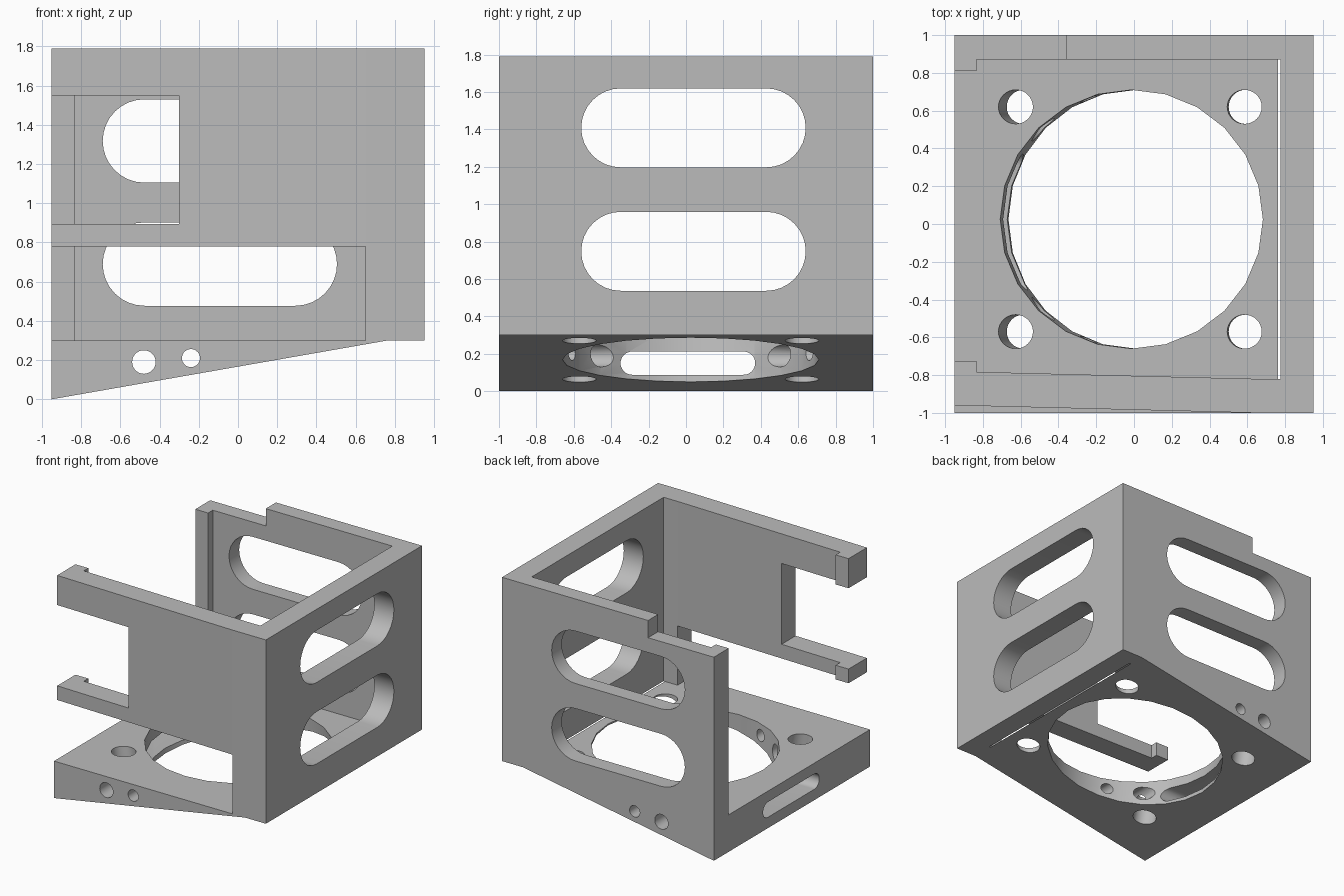
import bpy, bmesh, math
from mathutils import Matrix, Vector

cube = bpy.data.objects.get("Cube")
if cube:
    bpy.data.objects.remove(cube, do_unlink=True)

grey = bpy.data.materials.new("plain_grey")
grey.use_nodes = True
COLOUR = (0.5, 0.5, 0.5, 1)
grey.diffuse_color = COLOUR
grey.node_tree.nodes["Principled BSDF"].inputs["Base Color"].default_value = COLOUR

FRONT, BACK, RIGHT, LEFT = -1.0, 1.0, -0.95, 0.95
FLOOR, TOP = 0.3, 1.79
INNER_FRONT, INNER_BACK, INNER_LEFT = -0.82, 0.87, 0.775
WEDGE_TIP = 0.763
SLOPE = math.atan2(FLOOR, WEDGE_TIP - RIGHT)


def prism(name, outline, axis, lo, hi):
    """Extrude a 2D outline along one axis."""
    place = {"x": lambda a, b, t: (t, a, b),
             "y": lambda a, b, t: (a, t, b),
             "z": lambda a, b, t: (a, b, t)}[axis]
    bm = bmesh.new()
    low = [bm.verts.new(place(a, b, lo)) for a, b in outline]
    high = [bm.verts.new(place(a, b, hi)) for a, b in outline]
    bm.faces.new(low)
    bm.faces.new(high)
    n = len(outline)
    for i in range(n):
        j = (i + 1) % n
        bm.faces.new((low[i], low[j], high[j], high[i]))
    bmesh.ops.recalc_face_normals(bm, faces=bm.faces)
    mesh = bpy.data.meshes.new(name)
    bm.to_mesh(mesh)
    bm.free()
    mesh.materials.append(grey)
    obj = bpy.data.objects.new(name, mesh)
    bpy.context.collection.objects.link(obj)
    return obj


def rect(a0, a1, b0, b1):
    return [(a0, b0), (a1, b0), (a1, b1), (a0, b1)]


def stadium(a0, a1, b0, b1, steps=16):
    """Slot outline with round ends."""
    r, mid = (b1 - b0) / 2, (b0 + b1) / 2
    pts = []
    for centre, start in ((a1 - r, -math.pi / 2), (a0 + r, math.pi / 2)):
        for i in range(steps + 1):
            t = start + math.pi * i / steps
            pts.append((centre + r * math.cos(t), mid + r * math.sin(t)))
    return pts


def circle(a, b, r, sides=32):
    return [(a + r * math.cos(math.tau * i / sides),
             b + r * math.sin(math.tau * i / sides)) for i in range(sides)]


def cut(obj, cutters):
    bpy.context.view_layer.objects.active = obj
    for cutter in cutters:
        cutter.hide_render = True
        mod = obj.modifiers.new("cut", "BOOLEAN")
        mod.operation, mod.solver, mod.object = "DIFFERENCE", "EXACT", cutter
        bpy.ops.object.modifier_apply(modifier=mod.name)
        bpy.data.objects.remove(cutter, do_unlink=True)


def smooth(obj):
    bpy.ops.object.select_all(action="DESELECT")
    obj.select_set(True)
    bpy.context.view_layer.objects.active = obj
    bpy.ops.object.shade_smooth_by_angle(angle=math.radians(20))


def tilted_hole(x, y, r, sides):
    """Round cutter square to the sloping underside."""
    hole = prism("hole_cutter", circle(0, 0, r, sides), "z", -0.5, 0.8)
    z = (x - RIGHT) * math.tan(SLOPE)
    hole.data.transform(Matrix.Translation(Vector((x, y, z)))
                        @ Matrix.Rotation(-SLOPE, 4, "Y"))
    return hole


# Wedge base with its large opening, screw holes and side passages
base = prism("wedge_base", [(RIGHT, 0), (WEDGE_TIP, FLOOR), (RIGHT, FLOOR)],
             "y", FRONT, BACK)
holes = [tilted_hole(0.01, 0.025, 0.685, 24)]
holes += [tilted_hole(x, y, 0.09, 32) for x in (-0.585, 0.59) for y in (-0.57, 0.62)]
holes += [prism("passage_cutter", circle(x, z, r), "y", -1.2, 1.2)
          for x, z, r in ((-0.48, 0.19, 0.06), (-0.24, 0.21, 0.046))]
holes.append(prism("end_slot_cutter", stadium(-0.35, 0.37, 0.088, 0.212), "x", -1.1, 0))
cut(base, holes)
smooth(base)

# Side wall with two slots
side = prism("side_wall", rect(INNER_FRONT, INNER_BACK, FLOOR, TOP), "x", INNER_LEFT, LEFT)
cut(side, [prism("slot_cutter", stadium(-0.56, 0.64, z, z + 0.422), "x", 0.6, 1.1)
           for z in (0.537, 1.197)])
smooth(side)

# Back wall, stepped down at one end, with two slots and a lip
back = prism("back_wall", [(RIGHT, FLOOR), (LEFT, FLOOR), (LEFT, TOP), (-0.36, TOP),
                           (-0.36, 1.65), (RIGHT, 1.65)], "y", INNER_BACK, BACK)
cut(back, [prism("slot_cutter", stadium(-0.69, 0.505, z, z + 0.425), "y", 0.7, 1.2)
           for z in (0.477, 1.105)])
smooth(back)
prism("back_lip", rect(RIGHT, -0.835, FLOOR, 1.65), "y", 0.81, INNER_BACK)

# Front corner post and the two arms, which lean slightly inwards
BEND = 0.65
prism("front_corner_post", rect(BEND, LEFT, FLOOR, TOP), "y", FRONT, INNER_FRONT)
arms = prism("front_arms", [(BEND, 0.78), (BEND, TOP), (RIGHT, TOP), (RIGHT, 1.55),
                            (-0.3, 1.55), (-0.3, 0.895), (RIGHT, 0.895), (RIGHT, 0.78)],
             "y", FRONT, INNER_FRONT)
for v in arms.data.vertices:
    v.co.y += 0.025 * (BEND - v.co.x)

# Catches at the arm tips
for name, z0, z1 in (("lower_catch", 0.78, 0.895), ("upper_catch", 1.55, TOP)):
    prism(name, rect(RIGHT, -0.835, z0, z1), "y", -0.79, -0.725)
